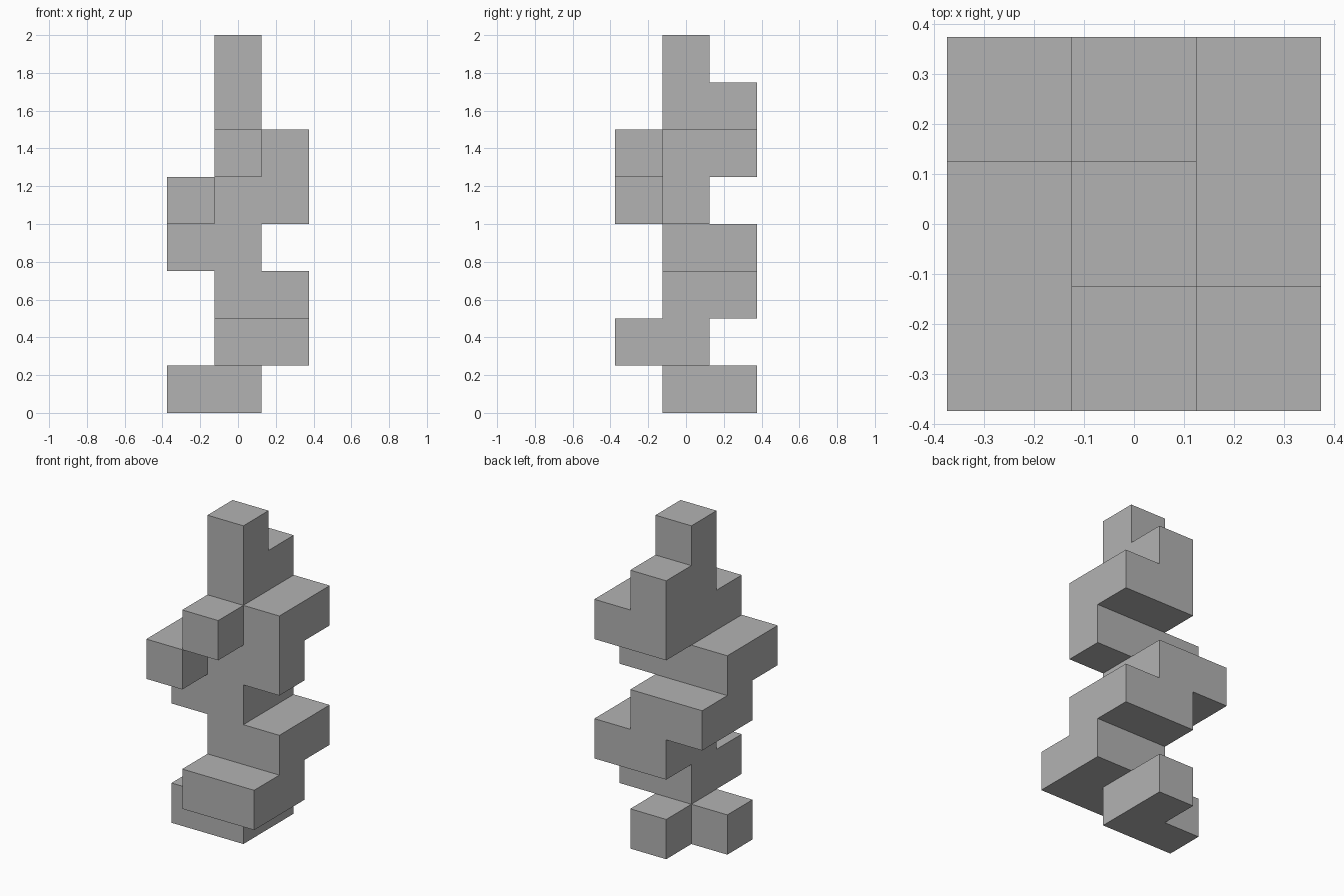
import bpy
import bmesh
from mathutils import Vector

CELL = 0.25

cube = bpy.data.objects.get("Cube")
if cube:
    bpy.data.objects.remove(cube, do_unlink=True)

# Plain grey material
grey = bpy.data.materials.new("plain grey")
grey.use_nodes = True
colour = (0.45, 0.45, 0.45, 1)
grey.diffuse_color = colour
bsdf = next(n for n in grey.node_tree.nodes if n.type == 'BSDF_PRINCIPLED')
bsdf.inputs["Base Color"].default_value = colour

# Ground plan of each storey, bottom to top: rows run back to front, columns -x to +x
STOREYS = [
    (".#.", "##.", "..."),
    ("...", ".##", ".##"),
    (".##", ".##", "..."),
    ("##.", "##.", "..."),
    ("...", "###", "#.."),
    (".##", ".##", ".#."),
    (".#.", ".#.", "..."),
    ("...", ".#.", "..."),
]
filled = {(col - 1, 1 - row, level)
          for level, plan in enumerate(STOREYS)
          for row, line in enumerate(plan)
          for col, mark in enumerate(line) if mark == "#"}


def add_wall(bm, cell, axis, sign):
    """One outward square on the given side of a cell."""
    normal, u, v = Vector(), Vector(), Vector()
    normal[axis] = sign
    u[(axis + 1) % 3] = 1
    v[(axis + 2) % 3] = sign
    middle = Vector(cell) + Vector((0, 0, 0.5)) + normal / 2
    corners = [(-u - v), (u - v), (u + v), (v - u)]
    bm.faces.new([bm.verts.new((middle + c / 2) * CELL) for c in corners])


# Outer shell only: skip walls shared by two filled cells
bm = bmesh.new()
for cell in sorted(filled):
    for axis in range(3):
        for sign in (-1, 1):
            beside = list(cell)
            beside[axis] += sign
            if tuple(beside) not in filled:
                add_wall(bm, cell, axis, sign)

# Weld the squares and join flat neighbours into whole faces
bmesh.ops.remove_doubles(bm, verts=bm.verts, dist=0.001)
bmesh.ops.dissolve_limit(bm, angle_limit=0.01, verts=bm.verts, edges=bm.edges)

mesh = bpy.data.meshes.new("stacked_block_tower")
bm.to_mesh(mesh)
bm.free()
mesh.materials.append(grey)
tower = bpy.data.objects.new("stacked_block_tower", mesh)
bpy.context.collection.objects.link(tower)
